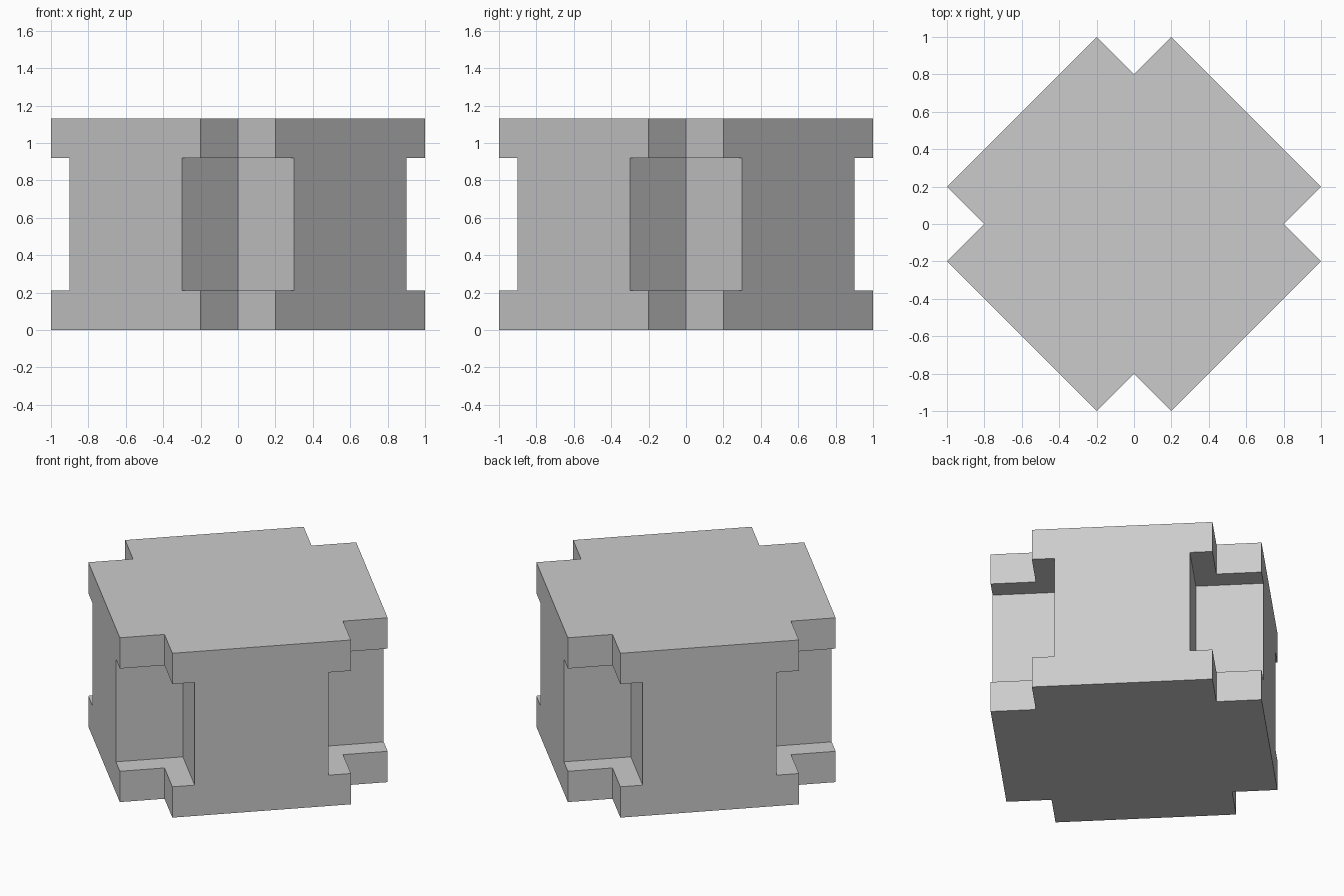
import bpy
import bmesh
from mathutils import Matrix
from math import pi

if "Cube" in bpy.data.objects:
    bpy.data.objects.remove(bpy.data.objects["Cube"], do_unlink=True)

UNIT = 0.2 ** 0.5 * 0.1 ** 0.5   # grid step of the block, 0.1 * sqrt(2)
REACH = 6 * UNIT                 # centre to outer face
HEIGHT = 8 * UNIT
CAP = 1.5 * UNIT

grey = bpy.data.materials.new("light_grey")
grey.use_nodes = True
colour = (0.6, 0.6, 0.6, 1)
grey.diffuse_color = colour
grey.node_tree.nodes["Principled BSDF"].inputs["Base Color"].default_value = colour


def cross_prism(name, arm, bottom, top):
    """Plus-shaped prism turned 45 degrees; arm is half the arm width."""
    bm = bmesh.new()
    outline = []
    for turn in range(4):
        spin = Matrix.Rotation(pi / 4 + turn * pi / 2, 3, "Z")
        for x, y in ((REACH, -arm), (REACH, arm), (arm, arm)):
            outline.append(bm.verts.new(spin @ Matrix.Identity(3).col[0] * x
                                        + spin @ Matrix.Identity(3).col[1] * y))
    base = bm.faces.new(outline)
    raised = bmesh.ops.extrude_face_region(bm, geom=[base])["geom"]
    lifted = [v for v in raised if isinstance(v, bmesh.types.BMVert)]
    bmesh.ops.translate(bm, verts=lifted, vec=(0, 0, top - bottom))
    bmesh.ops.translate(bm, verts=bm.verts, vec=(0, 0, bottom))
    bmesh.ops.recalc_face_normals(bm, faces=bm.faces)
    mesh = bpy.data.meshes.new(name)
    bm.to_mesh(mesh)
    bm.free()
    mesh.materials.append(grey)
    bpy.context.collection.objects.link(bpy.data.objects.new(name, mesh))


# Wide slabs above and below a body with deeper corner notches
cross_prism("bottom_slab", 4 * UNIT, 0, CAP)
cross_prism("notched_body", 3 * UNIT, CAP, HEIGHT - CAP)
cross_prism("top_slab", 4 * UNIT, HEIGHT - CAP, HEIGHT)
